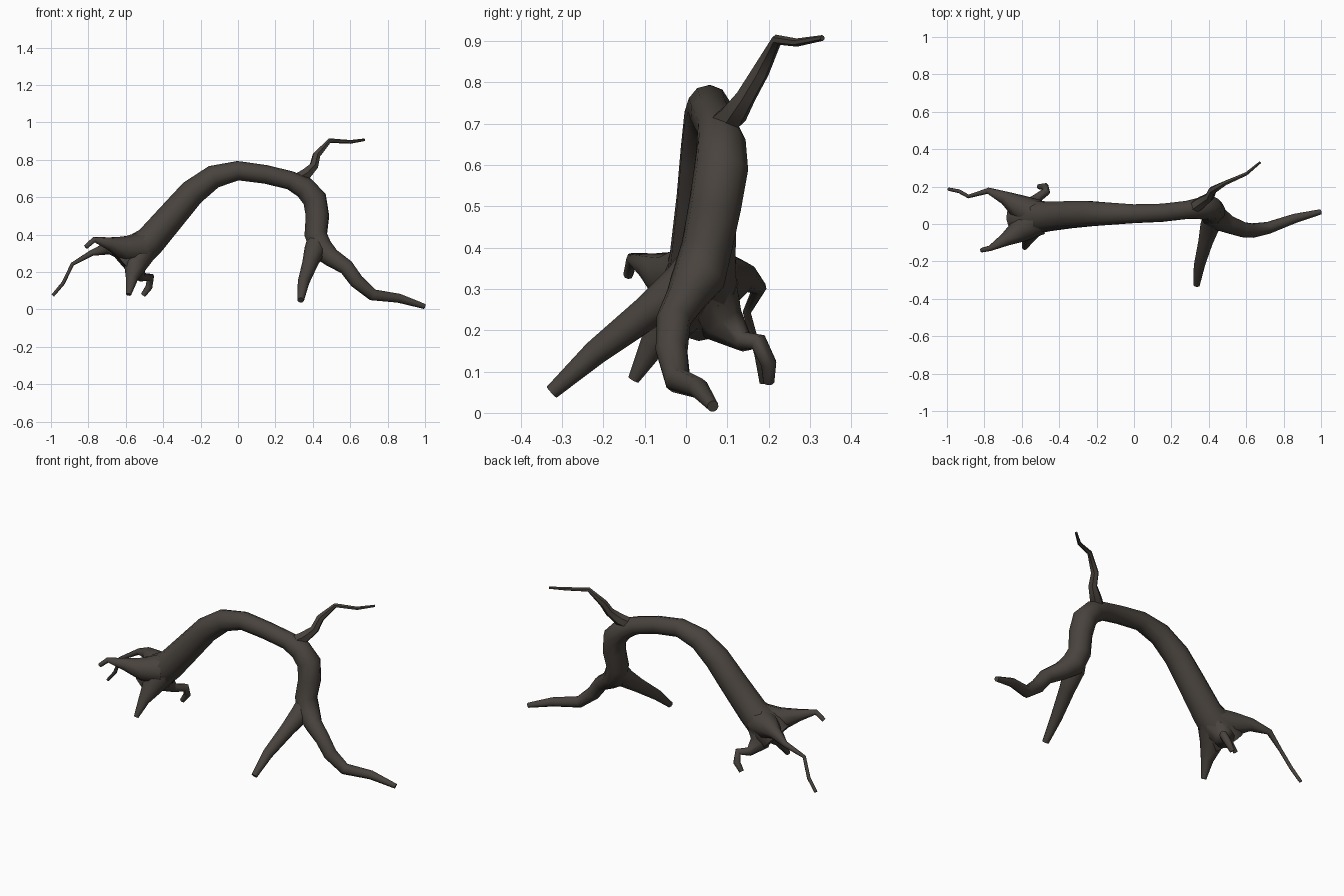
import bpy, bmesh, math
from mathutils import Vector

bark = bpy.data.materials.new("dark bark")
bark.diffuse_color = (0.066, 0.056, 0.047, 1)


def limb(name, pts, sides=8):
    """Tapered tube through (x, y, z, radius) points, with flat capped ends."""
    P = [Vector(p[:3]) for p in pts]
    bm = bmesh.new()
    rings, u = [], None
    for i, p in enumerate(P):
        a = (p - P[i - 1]).normalized() if i else Vector()
        b = (P[i + 1] - p).normalized() if i < len(P) - 1 else Vector()
        t = (a + b).normalized()
        if u is None:
            u = t.orthogonal().normalized()
        u = (u - t * u.dot(t)).normalized()   # carry the frame along without twist
        v = t.cross(u)
        r = pts[i][3]
        rings.append([bm.verts.new(p + r * (u * math.cos(k * math.tau / sides) +
                                            v * math.sin(k * math.tau / sides)))
                      for k in range(sides)])
    for A, B in zip(rings, rings[1:]):
        for k in range(sides):
            n = (k + 1) % sides
            bm.faces.new((A[k], A[n], B[n], B[k]))
    bm.faces.new(rings[0][::-1])
    bm.faces.new(rings[-1])
    bmesh.ops.recalc_face_normals(bm, faces=bm.faces)
    me = bpy.data.meshes.new(name)
    bm.to_mesh(me)
    bm.free()
    me.materials.append(bark)
    ob = bpy.data.objects.new(name, me)
    bpy.context.collection.objects.link(ob)
    bpy.context.view_layer.objects.active = ob
    ob.select_set(True)
    bpy.ops.object.shade_smooth_by_angle(angle=math.radians(55))
    ob.select_set(False)


# Arched trunk, running down into the right-hand leg
limb("trunk", [
    (-.62, .03, .245, .095), (-.575, .035, .285, .10), (-.47, .04, .365, .083),
    (-.345, .05, .51, .076), (-.245, .055, .625, .071), (-.13, .055, .71, .062),
    (0, .055, .742, .052), (.15, .06, .722, .05), (.28, .075, .69, .05),
    (.355, .085, .652, .06), (.41, .085, .59, .066), (.425, .07, .50, .064),
    (.416, .05, .40, .062), (.445, .03, .325, .065), (.50, 0, .277, .05),
    (.58, -.03, .225, .042), (.635, -.035, .15, .039), (.72, -.02, .078, .032),
    (.86, .03, .06, .025), (.998, .065, .016, .014)], 10)

# Leg reaching forward
limb("front_leg", [
    (.425, .05, .39, .05), (.41, 0, .315, .056), (.385, -.09, .245, .042),
    (.35, -.22, .145, .031), (.335, -.325, .05, .018)])

# Thin branch on top
limb("upper_branch", [
    (.31, .08, .69, .035), (.36, .115, .72, .034), (.405, .145, .765, .025),
    (.42, .18, .825, .022), (.49, .22, .903, .013), (.60, .268, .896, .010),
    (.675, .33, .907, .007)], 6)

# Roots fanning out from the left end
roots = {
    "long_left_root": [
        (-.53, .05, .32, .085), (-.61, .09, .325, .068), (-.69, .14, .33, .036),
        (-.78, .178, .303, .017), (-.885, .147, .243, .010),
        (-.935, .175, .14, .010), (-.99, .186, .075, .009)],
    "front_left_root": [
        (-.52, .02, .33, .085), (-.61, -.035, .325, .066), (-.69, -.085, .352, .035),
        (-.77, -.13, .373, .015), (-.815, -.14, .333, .012)],
    "front_down_root": [
        (-.52, .03, .31, .085), (-.55, -.02, .235, .063), (-.568, -.08, .165, .033),
        (-.585, -.127, .08, .014)],
    "back_root": [
        (-.53, .05, .29, .08), (-.55, .09, .215, .055), (-.515, .14, .172, .025),
        (-.468, .175, .172, .022), (-.476, .2, .12, .02), (-.508, .2, .075, .014)],
}
for name, pts in roots.items():
    limb(name, pts)
